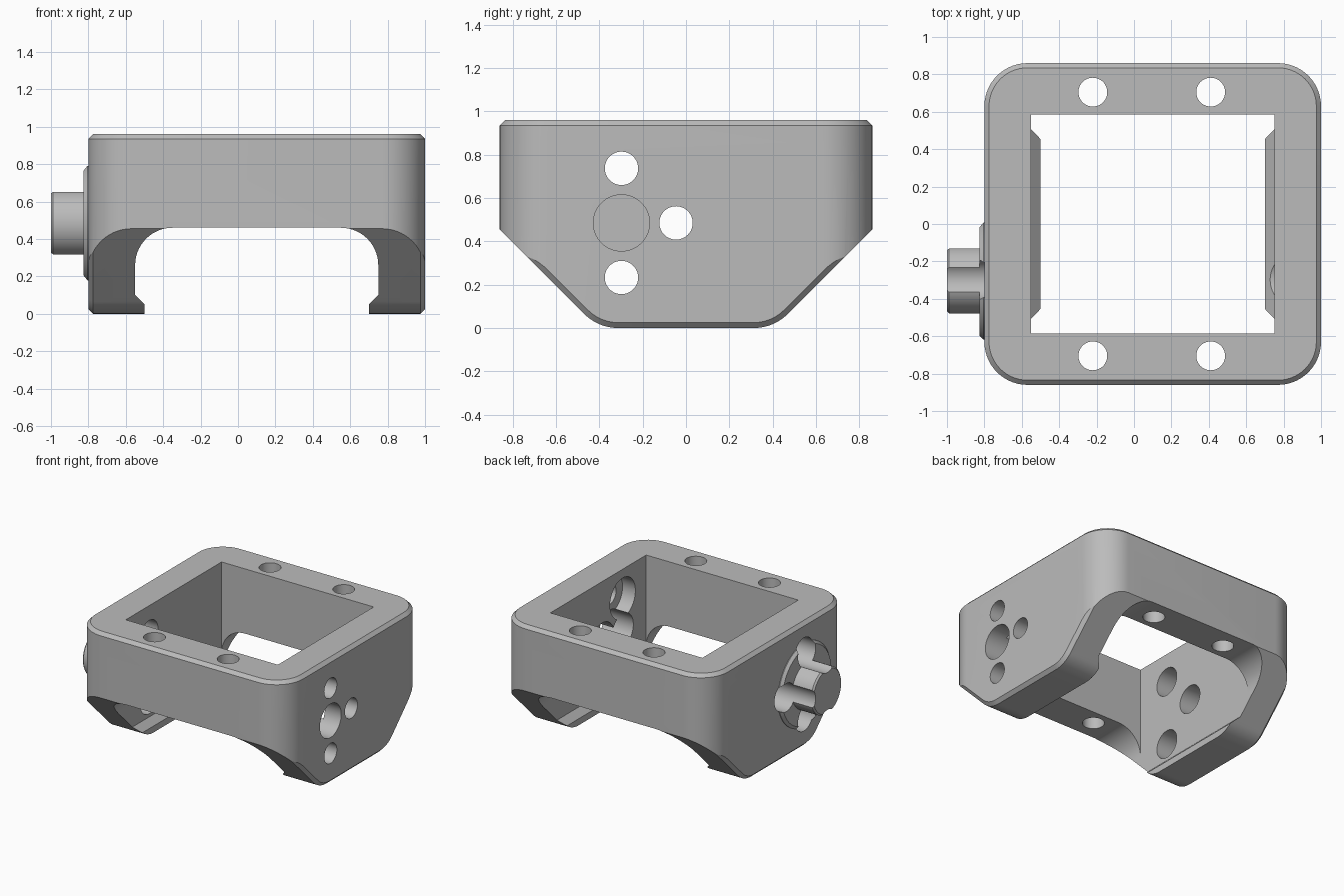
import bpy, bmesh, math
from mathutils import Vector

if "Cube" in bpy.data.objects:
    bpy.data.objects.remove(bpy.data.objects["Cube"], do_unlink=True)

grey = bpy.data.materials.new("plain grey")
grey.use_nodes = True
grey.diffuse_color = (0.5, 0.5, 0.5, 1)
grey.node_tree.nodes["Principled BSDF"].inputs["Base Color"].default_value = (0.5, 0.5, 0.5, 1)


def rounded(corners, steps=14):
    """Outline from (u, v, radius) corners, with filleted corners."""
    out = []
    for i, (u, v, r) in enumerate(corners):
        p = Vector((u, v))
        if r == 0:
            out.append(p)
            continue
        a = (Vector(corners[i - 1][:2]) - p).normalized()
        b = (Vector(corners[(i + 1) % len(corners)][:2]) - p).normalized()
        half = a.angle(b) / 2
        centre = p + (a + b).normalized() * (r / math.sin(half))
        start = p + a * (r / math.tan(half)) - centre
        end = p + b * (r / math.tan(half)) - centre
        for k in range(steps + 1):
            t = k / steps
            sweep = math.pi - 2 * half
            d = start * math.sin((1 - t) * sweep) + end * math.sin(t * sweep)
            out.append(centre + d / math.sin(sweep))
    return out


def circle(u, v, r, n=64):
    return [Vector((u + r * math.cos(math.tau * k / n), v + r * math.sin(math.tau * k / n)))
            for k in range(n)]


def prism(name, outline, axis, lo, hi, chamfer=0, caps=()):
    """Extrude an outline along an axis; chamfer the rims at the listed heights."""
    place = {"x": lambda p, h: (h, p.x, p.y),
             "y": lambda p, h: (p.x, h, p.y),
             "z": lambda p, h: (p.x, p.y, h)}[axis]
    bm = bmesh.new()
    low, high = ([bm.verts.new(place(p, h)) for p in outline] for h in (lo, hi))
    n = len(outline)
    ends = {lo: bm.faces.new(low), hi: bm.faces.new(high)}
    for i in range(n):
        j = (i + 1) % n
        bm.faces.new((low[i], low[j], high[j], high[i]))
    bmesh.ops.recalc_face_normals(bm, faces=bm.faces)
    rim = [e for h in caps for e in ends[h].edges]
    if rim:
        bmesh.ops.bevel(bm, geom=rim, offset=chamfer, segments=1, affect="EDGES")
    mesh = bpy.data.meshes.new(name)
    bm.to_mesh(mesh)
    bm.free()
    mesh.materials.append(grey)
    ob = bpy.data.objects.new(name, mesh)
    bpy.context.collection.objects.link(ob)
    return ob


def combine(ob, tool, operation="DIFFERENCE"):
    """Apply a boolean and remove the helper."""
    mod = ob.modifiers.new("cut", "BOOLEAN")
    mod.operation, mod.solver, mod.object = operation, "EXACT", tool
    bpy.context.view_layer.update()
    graph = bpy.context.evaluated_depsgraph_get()
    mesh = bpy.data.meshes.new_from_object(ob.evaluated_get(graph))
    ob.modifiers.clear()
    ob.data = mesh
    bpy.data.objects.remove(tool, do_unlink=True)


# Mount body: side profile crossed with a rounded plan
side = rounded([(-0.87, 1.1, 0), (-0.87, 0.465, 0), (-0.405, 0, 0.22),
                (0.405, 0, 0.22), (0.87, 0.465, 0), (0.87, 1.1, 0)])
body = prism("mount_body", side, "x", -0.8, 1.0, 0.025, (-0.8, 1.0))
plan = rounded([(-0.8, -0.86, 0.23), (1.0, -0.86, 0.23), (1.0, 0.86, 0.23), (-0.8, 0.86, 0.23)])
combine(body, prism("plan_helper", plan, "z", -0.5, 0.96, 0.025, (0.96,)), "INTERSECT")

# Arched tunnel with rail lips, and the rectangular window above it
arch = rounded([(-0.5, -0.2, 0), (-0.5, 0.05, 0), (-0.55, 0.1, 0), (-0.55, 0.46, 0.2),
                (0.75, 0.46, 0.2), (0.75, 0.1, 0), (0.7, 0.05, 0), (0.7, -0.2, 0)])
combine(body, prism("tunnel_cutter", arch, "y", -1.2, 1.2))
window = rounded([(-0.55, -0.585, 0), (0.75, -0.585, 0), (0.75, 0.585, 0), (-0.55, 0.585, 0)])
combine(body, prism("window_cutter", window, "z", 0.2, 1.2))

# Vertical screw holes
for x in (-0.22, 0.41):
    for y in (-0.705, 0.705):
        combine(body, prism("hole_cutter", circle(x, y, 0.077), "z", 0.2, 1.2))

# Clamp knob and its flange
KY, KZ = -0.298, 0.485
flange = prism("knob_flange", circle(KY, KZ, 0.32, 96), "x", -0.825, -0.79, 0.02, (-0.825,))
knob = prism("clamp_knob", circle(KY, KZ, 0.18, 96), "x", -1.0, -0.81, 0.012, (-1.0,))

# Side holes: wide through the knob side, narrow with counterbores opposite
combine(body, prism("centre_cutter", circle(KY, KZ, 0.13), "x", 0.6, 1.2))
for dy, dz in ((0, 0.252), (0, -0.252), (0.252, 0)):
    y, z = KY + dy, KZ + dz
    combine(body, prism("narrow_cutter", circle(y, z, 0.077), "x", 0.6, 1.2))
    combine(body, prism("counterbore_cutter", circle(y, z, 0.155), "x", 0.6, 0.86))
    for part in (body, flange, knob):
        combine(part, prism("wide_cutter", circle(y, z, 0.108), "x", -1.2, -0.4))

# Smooth the rounded surfaces, keep edges crisp
for part in (body, flange, knob):
    bpy.ops.object.select_all(action="DESELECT")
    part.select_set(True)
    bpy.context.view_layer.objects.active = part
    bpy.ops.object.shade_smooth_by_angle(angle=math.radians(25))
